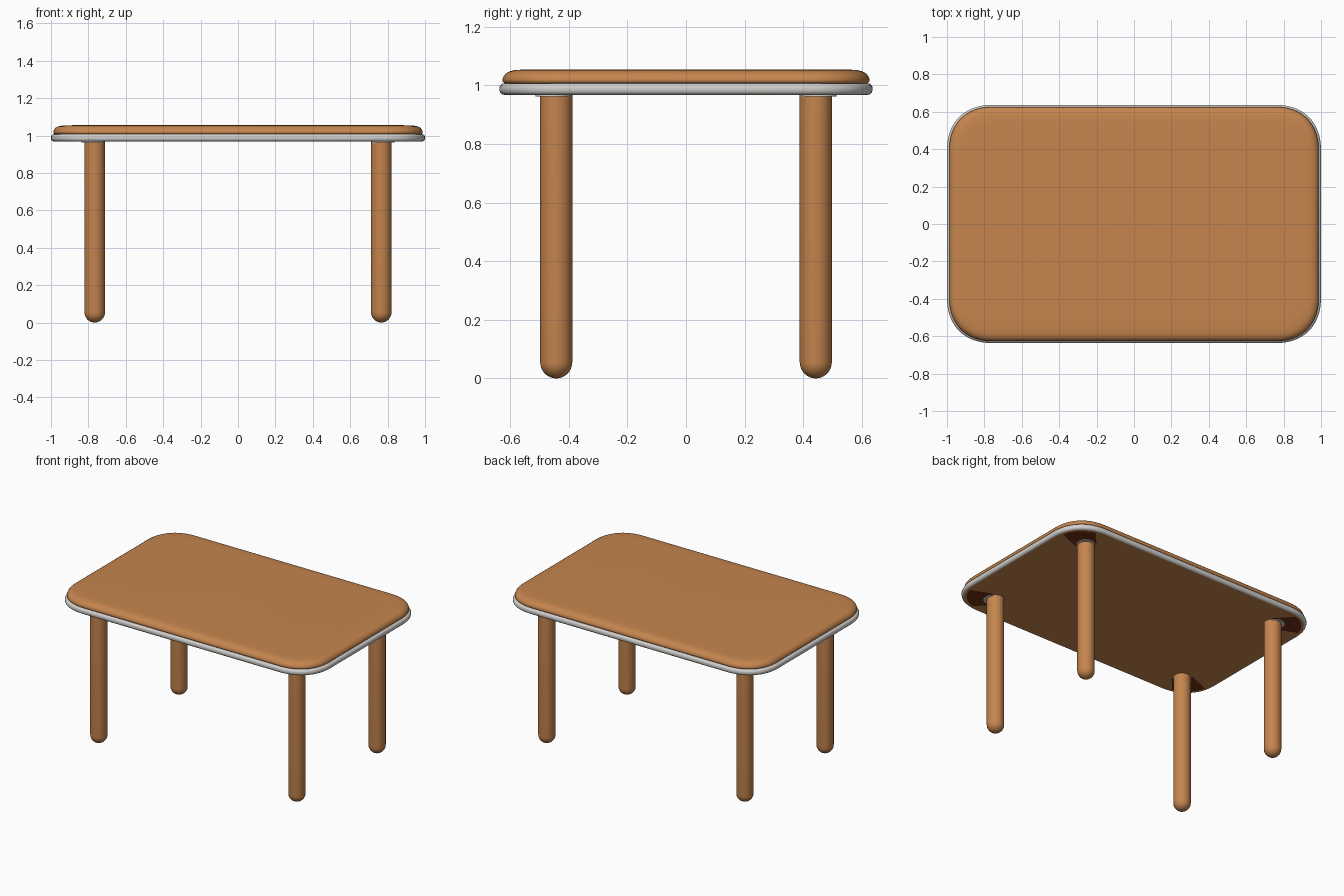
import bpy, bmesh, math

if "Cube" in bpy.data.objects:
    bpy.data.objects.remove(bpy.data.objects["Cube"])


def material(name, rgb):
    m = bpy.data.materials.new(name)
    m.diffuse_color = (*rgb, 1)
    m.use_nodes = True
    m.node_tree.nodes["Principled BSDF"].inputs["Base Color"].default_value = m.diffuse_color
    return m


wood = material("warm wood", (0.56, 0.235, 0.076))
grey = material("light grey", (0.64, 0.63, 0.61))
dark = material("dark brown", (0.16, 0.031, 0.009))


def outline(hx, hy, r, power, steps):
    """Counter-clockwise rounded rectangle."""
    pts = []
    for q, (sx, sy) in enumerate(((1, 1), (-1, 1), (-1, -1), (1, -1))):
        for i in range(steps):
            a = math.pi / 2 * (q + (i + 0.5) / steps)
            c, s = abs(math.cos(a)) ** (2 / power), abs(math.sin(a)) ** (2 / power)
            pts.append((sx * (hx - r + r * c), sy * (hy - r + r * s)))
    return pts


def loft(name, mat, hx, hy, r, power, steps, profile, at=(0, 0), bottom=False, top=False):
    """Stack rounded outlines; profile holds (inset, z) from bottom to top."""
    bm = bmesh.new()
    rings = [[bm.verts.new((x, y, z)) for x, y in
              outline(hx - d, hy - d, r - d, power, steps)] for d, z in profile]
    n = len(rings[0])
    for a, b in zip(rings, rings[1:]):
        for i in range(n):
            j = (i + 1) % n
            bm.faces.new((a[i], a[j], b[j], b[i]))
    if bottom:
        bm.faces.new(rings[0][::-1])
    if top:
        bm.faces.new(rings[-1])
    return finish(name, bm, mat, at)


def finish(name, bm, mat, at=(0, 0)):
    me = bpy.data.meshes.new(name)
    bm.to_mesh(me)
    bm.free()
    me.materials.append(mat)
    ob = bpy.data.objects.new(name, me)
    ob.location = (at[0], at[1], 0)
    bpy.context.collection.objects.link(ob)
    bpy.context.view_layer.objects.active = ob
    bpy.ops.object.select_all(action='DESELECT')
    ob.select_set(True)
    bpy.ops.object.shade_smooth_by_angle(angle=math.radians(40))
    return ob


# Table top: wooden slab with a softly rounded upper edge
slab = [(0.022, 1.004), (0.016, 1.008), (0.011, 1.013), (0.010, 1.02), (0.014, 1.031),
        (0.022, 1.041), (0.034, 1.048), (0.05, 1.052), (0.075, 1.054), (0.11, 1.055)]
loft("table_top", wood, 0.998, 0.637, 0.25, 2.3, 14, slab, top=True)

# Grey rounded rim band below the slab
rim = [(0.016, 0.968), (0.008, 0.970), (0.002, 0.976), (0, 0.984), (0, 0.994),
       (0.003, 1.001), (0.009, 1.006), (0.022, 1.008)]
loft("rim_band", grey, 1.0, 0.637, 0.25, 2.3, 14, rim)

# Wooden underside, flush with the rim
loft("underside", wood, 1.0, 0.637, 0.25, 2.3, 14, [(0.016, 0.968), (0.016, 0.969)], bottom=True)

# Legs with hemispherical feet, grey collars and dark corner plates
R = 0.055
foot = [(R - R * math.sin(a), R - R * math.cos(a))
        for a in (math.pi / 2 * k / 8 for k in range(9))]
foot[0] = (R - 0.002, 0)
for sx, side in ((-1, "left"), (1, "right")):
    for sy, end in ((-1, "front"), (1, "back")):
        tag = f"{end}_{side}"
        x, y = sx * 0.766, sy * 0.443
        loft(f"{tag}_leg", wood, R, R, R, 2, 8, foot + [(0, 0.972)], (x, y), bottom=True)
        loft(f"{tag}_collar", grey, 0.06, 0.06, 0.06, 2, 6, [(0, 0.963), (0, 0.968)],
             (x + sx * 0.012, y + sy * 0.012), bottom=True)

        bm = bmesh.new()
        pts = [(0.815, 0.395), *[(0.765 + 0.208 * math.cos(math.radians(a)),
                                  0.402 + 0.208 * math.sin(math.radians(a)))
                                 for a in range(15, 76, 10)], (0.72, 0.49)]
        f = bm.faces.new([bm.verts.new((sx * px, sy * py, 0.9665)) for px, py in pts])
        f.normal_update()
        if f.normal.z > 0:
            f.normal_flip()
        finish(f"{tag}_corner_plate", bm, dark)
